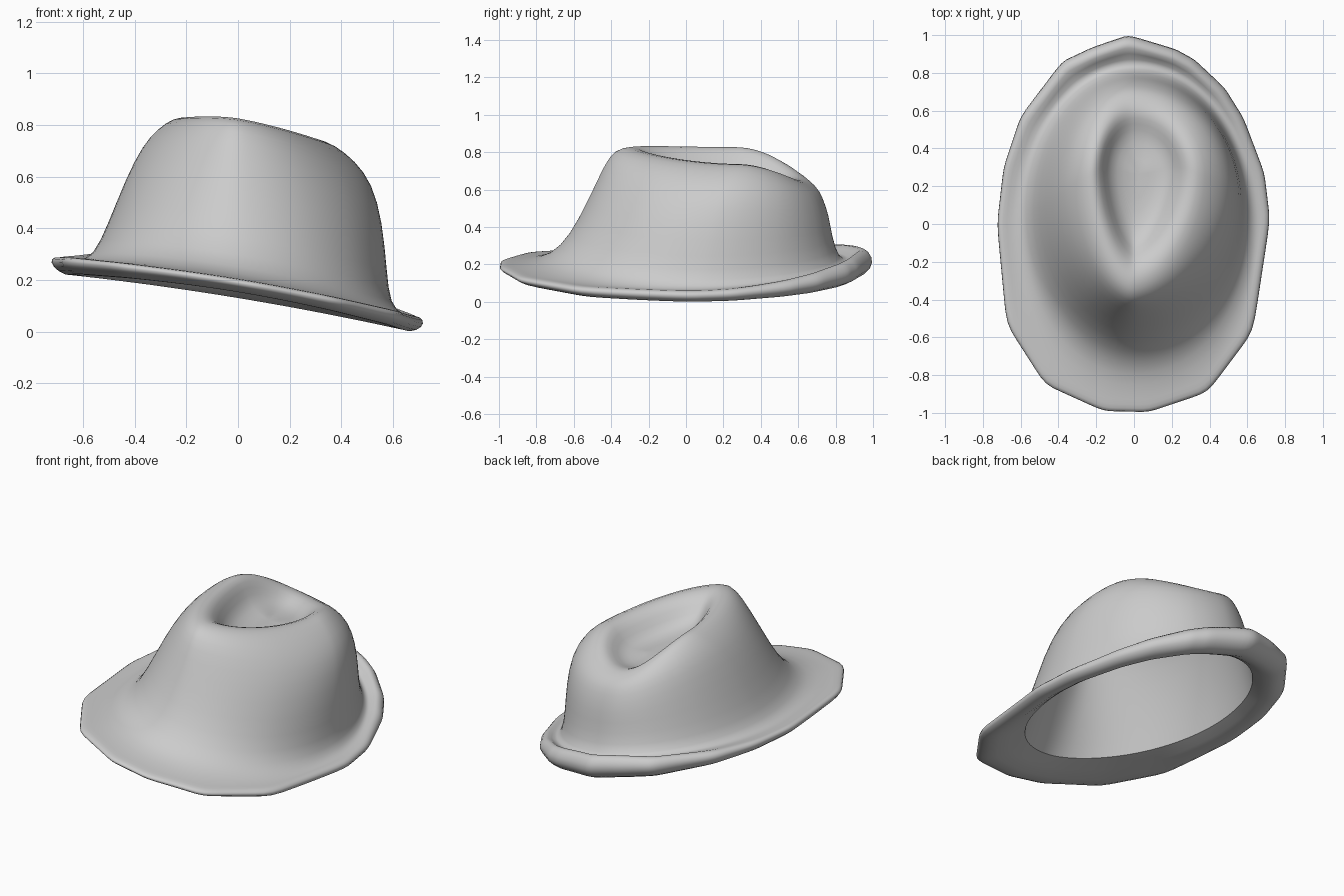
import bpy, bmesh, math

cube = bpy.data.objects.get("Cube")
if cube:
    bpy.data.objects.remove(cube)

TILT = -0.165          # sideways lean of the whole hat
HALF_WIDTH = 0.72
EDGE_STEPS = 4         # points along each straight side of the brim

# Corners of the uneven brim outline, anticlockwise
CORNERS = [(0.72, 0.02), (0.69, 0.27), (0.58, 0.56), (0.48, 0.72), (0.32, 0.87),
           (0.22, 0.925), (-0.03, 1.0), (-0.22, 0.935), (-0.38, 0.86), (-0.6, 0.57),
           (-0.69, 0.3), (-0.725, 0), (-0.675, -0.53), (-0.47, -0.85),
           (-0.16, -0.99), (0.08, -0.995), (0.39, -0.89), (0.63, -0.57)]
OUTLINE = []
for a, b in zip(CORNERS, CORNERS[1:] + CORNERS[:1]):
    for k in range(EDGE_STEPS):
        t = k / EDGE_STEPS
        OUTLINE.append((a[0] + (b[0] - a[0]) * t, a[1] + (b[1] - a[1]) * t))
SEGMENTS = len(OUTLINE)
ANGLES = [math.atan2(y, x / HALF_WIDTH) for x, y in OUTLINE]


def material(name, colour):
    mat = bpy.data.materials.new(name)
    mat.use_nodes = True
    mat.diffuse_color = colour
    mat.node_tree.nodes["Principled BSDF"].inputs["Base Color"].default_value = colour
    return mat


def smooth_ring(ring):
    """Egg-shaped ring: front, sides and back set separately."""
    (fy, fz), (left, right, side_z), (by, bz), mid, power = ring
    pts = []
    for angle in ANGLES:
        c, s = math.cos(angle), math.sin(angle)
        p = power if s < 0 else 1
        end_y, end_z = (fy, fz) if s < 0 else (by, bz)
        x = (right if c > 0 else left) * abs(c) ** p
        y = mid + (end_y - mid) * abs(s) ** p
        pts.append((x, y, side_z * c * c + end_z * s * s + TILT * x))
    return pts


def rim_ring(scale, front_z, side_z, back_z):
    """Scaled brim outline with its height varying round the brim."""
    pts = []
    for (x, y), angle in zip(OUTLINE, ANGLES):
        s2 = math.sin(angle) ** 2
        z = side_z * (1 - s2) + (front_z if y < 0 else back_z) * s2
        pts.append((x * scale, y * scale, z + TILT * x * scale))
    return pts


def inward(ring, amount, drop):
    """Copy of a ring moved towards the hat's axis and lowered."""
    (fy, fz), (left, right, z), (by, bz), mid, power = ring
    return ((fy + amount, fz - drop), (left + amount, right - amount, z - drop),
            (by - amount, bz - drop), mid, power)


# Brim, from the head opening round the curled rim to the valley
opening = ((-0.7, 0.195), (-0.525, 0.555, 0.16), (0.79, 0.175), 0.05, 1.04)
rim = [(0.89, 0.14, 0.1, 0.115), (0.97, 0.163, 0.118, 0.145), (1.012, 0.188, 0.15, 0.205),
       (0.985, 0.205, 0.175, 0.265), (0.94, 0.205, 0.172, 0.29)]
valley = ((-0.86, 0.21), (-0.62, 0.64, 0.17), (0.87, 0.22), 0, 0.92)

# Crown, from its foot up to the ridge
crown = [
    ((-0.73, 0.235), (-0.56, 0.59, 0.2), (0.82, 0.22), 0.05, 1),
    ((-0.62, 0.355), (-0.505, 0.577, 0.33), (0.78, 0.35), 0.08, 1.04),
    ((-0.53, 0.53), (-0.435, 0.56, 0.52), (0.765, 0.46), 0.12, 1.07),
    ((-0.46, 0.68), (-0.37, 0.52, 0.66), (0.73, 0.56), 0.18, 1.1),
    ((-0.41, 0.78), (-0.31, 0.455, 0.735), (0.7, 0.61), 0.22, 1.13),
    ((-0.35, 0.825), (-0.25, 0.375, 0.785), (0.65, 0.645), 0.25, 1.15),
]
# Teardrop dent pressed into the top
dent = [
    ((-0.25, 0.83), (-0.2, 0.305, 0.8), (0.59, 0.665), 0.27, 1.2),
    ((-0.16, 0.765), (-0.16, 0.24, 0.74), (0.53, 0.645), 0.28, 1.25),
    ((-0.1, 0.68), (-0.125, 0.19, 0.665), (0.47, 0.625), 0.28, 1.2),
    ((0.07, 0.645), (-0.05, 0.11, 0.645), (0.39, 0.625), 0.27, 1),
]
# Inside surface follows the crown and dent; the foot is replaced by the opening
lining = [inward(r, 0.02, 0.02) for r in crown[1:]]
lining += [inward(r, -0.015, 0.035) for r in dent]

loops = [smooth_ring(r) for r in reversed(lining)]
opening_row = len(loops)
loops += [smooth_ring(opening)]
loops += [rim_ring(*r) for r in rim]
loops += [smooth_ring(r) for r in [valley] + crown + dent]

# Loft all loops into one closed felt shell
bm = bmesh.new()
rows = [[bm.verts.new(p) for p in loop] for loop in loops]
for low, high in zip(rows, rows[1:]):
    for i in range(SEGMENTS):
        j = (i + 1) % SEGMENTS
        bm.faces.new((low[i], low[j], high[j], high[i]))
for row in (rows[0], rows[-1]):
    middle = bm.verts.new(sum((v.co for v in row), row[0].co * 0) / SEGMENTS)
    for i in range(SEGMENTS):
        bm.faces.new((row[i], row[(i + 1) % SEGMENTS], middle))
bmesh.ops.recalc_face_normals(bm, faces=bm.faces)
for face in bm.faces:
    face.smooth = True

# Sharp edge round the head opening
crease = bm.edges.layers.float.new("crease_edge")
mouth = rows[opening_row]
for i in range(SEGMENTS):
    edge = bm.edges.get((mouth[i], mouth[(i + 1) % SEGMENTS]))
    edge[crease] = 1
    edge.smooth = False

mesh = bpy.data.meshes.new("felt_hat")
bm.to_mesh(mesh)
bm.free()
mesh.materials.append(material("light grey felt", (0.6, 0.6, 0.6, 1)))
hat = bpy.data.objects.new("felt_hat", mesh)
bpy.context.collection.objects.link(hat)
soften = hat.modifiers.new("soften", "SUBSURF")
soften.levels = soften.render_levels = 1
